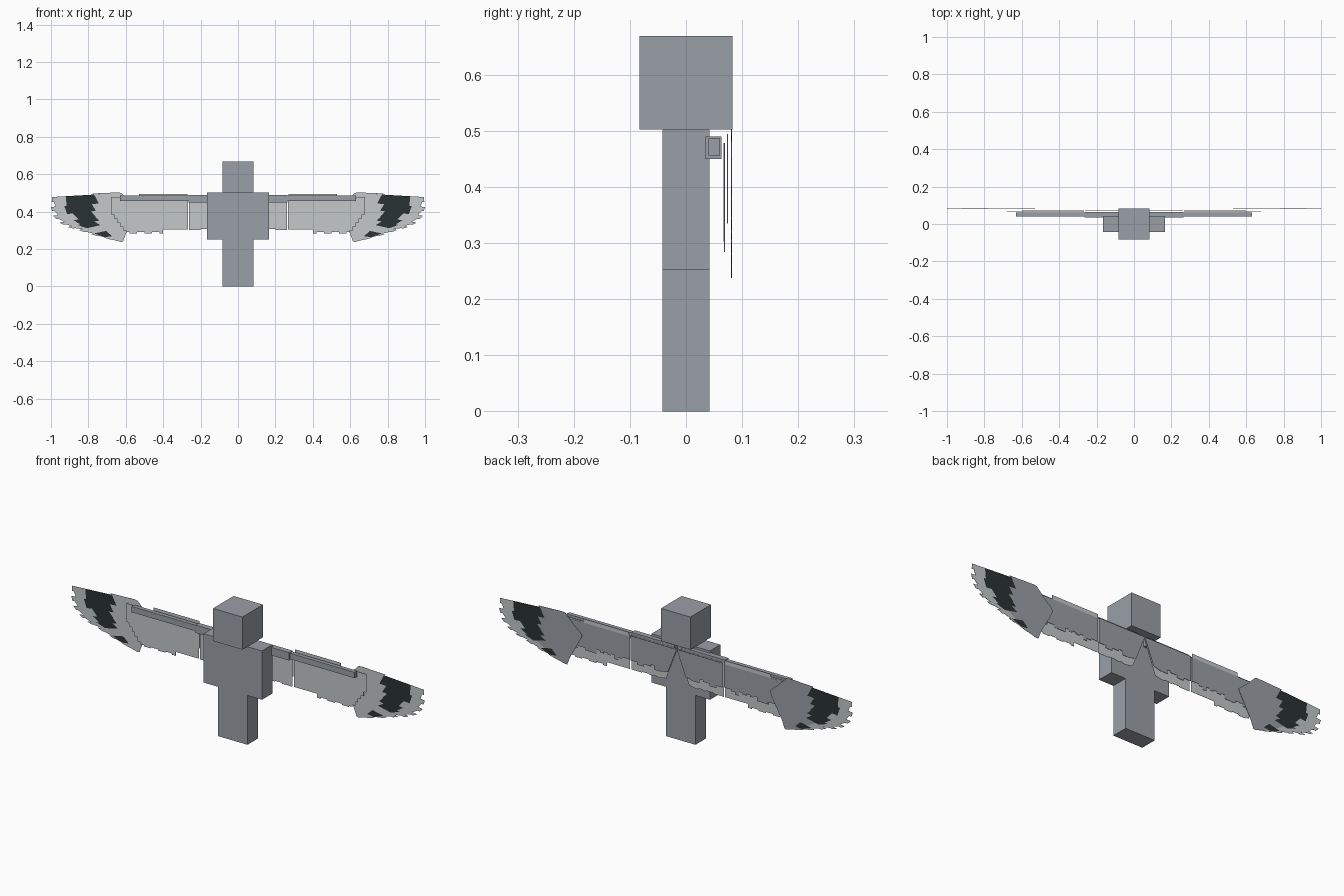
import bpy, bmesh, random
from mathutils import Vector

random.seed(4)
cube = bpy.data.objects.get("Cube")
if cube:
    bpy.data.objects.remove(cube, do_unlink=True)


def lin(c):
    c /= 255
    return c / 12.92 if c <= 0.04045 else ((c + 0.055) / 1.055) ** 2.4


def material(name, rgb):
    m = bpy.data.materials.new(name)
    col = (*[lin(c) for c in rgb], 1)
    m.diffuse_color = col
    m.use_nodes = True
    bsdf = m.node_tree.nodes["Principled BSDF"]
    bsdf.inputs["Base Color"].default_value = col
    bsdf.inputs["Roughness"].default_value = 0.8
    return m


MATS = [material("body_grey", (154, 160, 168)),
        material("feather_light_grey", (196, 200, 202)),
        material("feather_black", (42, 50, 52))]
GREY, LIGHT, BLACK = range(3)


def finish(name, bm, mirror=False):
    bmesh.ops.recalc_face_normals(bm, faces=bm.faces)
    me = bpy.data.meshes.new(name)
    bm.to_mesh(me)
    bm.free()
    for m in MATS:
        me.materials.append(m)
    ob = bpy.data.objects.new(name, me)
    bpy.context.collection.objects.link(ob)
    if mirror:
        mod = ob.modifiers.new("Mirror", 'MIRROR')
        mod.use_mirror_merge = False
    return ob


def box(name, lo, hi, mirror=False):
    bm = bmesh.new()
    bmesh.ops.create_cube(bm, size=1)
    for v in bm.verts:
        v.co = [l + (h - l) * (c + 0.5) for l, h, c in zip(lo, hi, v.co)]
    finish(name, bm, mirror)


def sheet(name, cells, y, t=0.0012):
    """Thin plate from (x, z) cells, each with a front and a back colour."""
    bm = bmesh.new()
    for pts, front, back in cells:
        f = [bm.verts.new((x, y, z)) for x, z in pts]
        b = [bm.verts.new((x, y + t, z)) for x, z in pts]
        bm.faces.new(f).material_index = front
        bm.faces.new(b[::-1]).material_index = back
        n = len(pts)
        for i in range(n):
            j = (i + 1) % n
            bm.faces.new((f[i], f[j], b[j], b[i])).material_index = front
    finish(name, bm, True)


# Body blocks
box("head", (-0.083, -0.083, 0.502), (0.083, 0.083, 0.669))
box("torso", (-0.165, -0.042, 0.252), (0.165, 0.042, 0.502))
box("legs", (-0.083, -0.042, 0), (0.083, 0.042, 0.252))

# Wing frame bars
box("inner_wing_bar", (0.02, 0.035, 0.45), (0.265, 0.063, 0.49), True)
box("outer_wing_bar", (0.26, 0.04, 0.456), (0.632, 0.061, 0.486), True)


def columns(x0, x1, n, top, bottom, front, back):
    """Upright strips with a stepped lower edge."""
    w = (x1 - x0) / n
    out = []
    for i in range(n):
        a, b = x0 + i * w, x0 + (i + 1) * w
        z = bottom((a + b) / 2)
        out.append(([(a, z), (b, z), (b, top), (a, top)], front, back))
    return out


# Inner flight feathers, slanted beside the spine
inner = [([(0.065, 0.31), (0.10, 0.303), (0.10, 0.478), (0.0, 0.478)], LIGHT, LIGHT)]
inner += columns(0.10, 0.262, 8, 0.478,
                 lambda x: 0.303 + random.choice((0, 0.004)), LIGHT, LIGHT)
sheet("inner_flight_feathers", inner, 0.0665)

# Outer flight feathers, stepping up toward the tip
outer = columns(0.268, 0.40, 6, 0.478, lambda x: 0.304, LIGHT, LIGHT)
outer += columns(0.40, 0.60, 10, 0.478,
                 lambda x: 0.284 + random.choice((0, 0.006)), LIGHT, LIGHT)
outer += columns(0.60, 0.68, 5, 0.478,
                 lambda x: 0.29 + (x - 0.60) * 1.3, LIGHT, LIGHT)
sheet("outer_flight_feathers", outer, 0.068)

# Covert feathers across the back
coverts = [([(0.05, 0.35), (0.09, 0.34), (0.09, 0.478), (0.0, 0.478)], LIGHT, GREY)]
coverts += columns(0.09, 0.262, 9, 0.478,
                   lambda x: 0.34 + random.choice((0, 0.012, 0.02)), LIGHT, GREY)
coverts += columns(0.268, 0.60, 16, 0.474,
                   lambda x: 0.335 + random.choice((0, 0.012, 0.02)), LIGHT, GREY)
coverts.append(([(0.27, 0.474), (0.53, 0.474), (0.53, 0.494), (0.27, 0.494)], LIGHT, LIGHT))
sheet("covert_feathers", coverts, 0.0735)

# Wing tip fan: rays from the root edge to the feather ends
roots = [(0.625, 0.50), (0.58, 0.455), (0.55, 0.43), (0.53, 0.41), (0.537, 0.395),
         (0.55, 0.37), (0.575, 0.325), (0.60, 0.28), (0.615, 0.24)]
ends = [(0.995, 0.478), (1.0, 0.425), (0.988, 0.378), (0.955, 0.342), (0.91, 0.318),
        (0.85, 0.302), (0.785, 0.28), (0.72, 0.262), (0.625, 0.238)]
# Dark band start and end along each feather
bands = [(0.39, 0.80), (0.48, 0.83), (0.54, 0.76), (0.55, 0.82),
         (0.62, 0.86), (0.72, 0.80), (0.62, 0.92), (0.85, 0.9)]
fan = []
for k, (s, e) in enumerate(bands):
    ra, rb = Vector(roots[k]), Vector(roots[k + 1])
    ta, tb = Vector(ends[k]), Vector(ends[k + 1])
    stops = (0, s, e, 1)
    for i, (front, back) in enumerate(((LIGHT, GREY), (BLACK, BLACK), (LIGHT, LIGHT))):
        if k in (5, 7) and i == 1:
            front, back = LIGHT, GREY
        f0, f1 = stops[i], stops[i + 1]
        notch = 0.94 if i == 2 else 1
        quad = [ra.lerp(ta, f0), rb.lerp(tb, f0), rb.lerp(tb, f1 * notch), ra.lerp(ta, f1)]
        if i == 2:  # stepped feather end
            mid = (quad[2] + quad[3]) / 2
            quad[3:3] = [mid, mid + (ta - ra) * 0.03]
        fan.append((quad, front, back))
# Shallow arched leading edge
fan.append(([(0.625, 0.50), (0.77, 0.4914), (0.78, 0.497), (0.64, 0.503)], LIGHT, GREY))
sheet("wing_tip_fan", fan, 0.0805)
